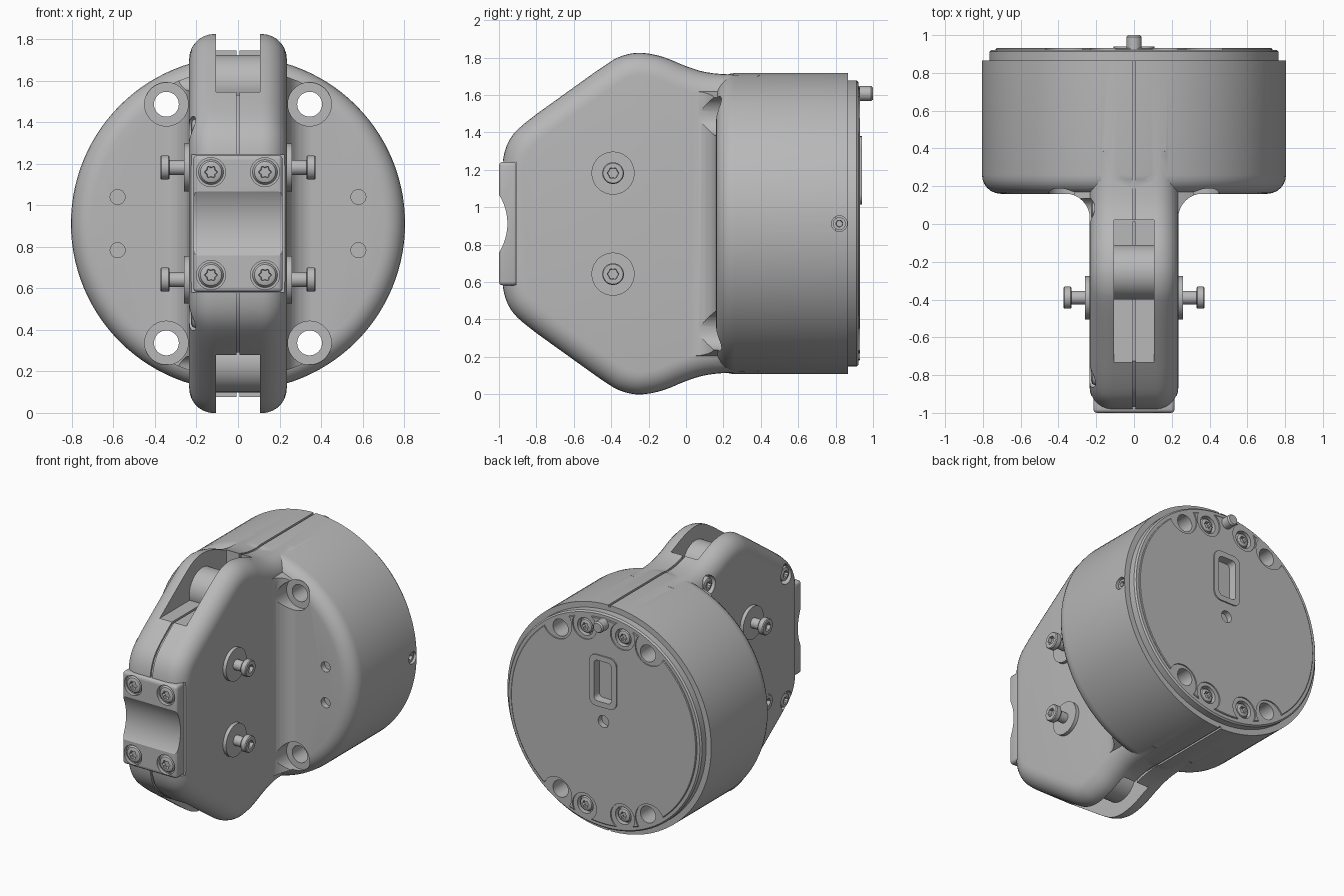
import bpy
import bmesh
from math import cos, sin, pi, sqrt, radians

cube = bpy.data.objects.get("Cube")
if cube:
    bpy.data.objects.remove(cube)

CZ = 0.912          # height of the drum axis
SIDES = (-1, 1)
CORNERS = [(sx, sz) for sx in SIDES for sz in SIDES]

grey = bpy.data.materials.new("machined_grey")
grey.use_nodes = True
COLOUR = (0.48, 0.48, 0.48, 1)
grey.diffuse_color = COLOUR
grey.node_tree.nodes["Principled BSDF"].inputs["Base Color"].default_value = COLOUR
parts = []


def loft(name, rings, keep=True):
    """Solid skinned through equal rings of points, capped at both ends."""
    bm = bmesh.new()
    loops = [[bm.verts.new(p) for p in ring] for ring in rings]
    n = len(loops[0])
    for a, b in zip(loops, loops[1:]):
        for i in range(n):
            j = (i + 1) % n
            bm.faces.new((a[i], a[j], b[j], b[i]))
    bm.faces.new(loops[0])
    bm.faces.new(loops[-1])
    bmesh.ops.recalc_face_normals(bm, faces=bm.faces)
    mesh = bpy.data.meshes.new(name)
    bm.to_mesh(mesh)
    bm.free()
    mesh.materials.append(grey)
    ob = bpy.data.objects.new(name, mesh)
    bpy.context.collection.objects.link(ob)
    if keep:
        parts.append(ob)
    return ob


def turned(name, axis, a, h, profile, n=32, keep=True):
    """Turned solid; profile rows are (radius, position along axis, star depth)."""
    rings = []
    for r, t, *star in profile:
        ring = []
        for i in range(n):
            w = 2 * pi * i / n
            q = r * (1 + (star[0] * cos(6 * w) if star else 0))
            u, v = a + q * cos(w), CZ + h + q * sin(w)
            ring.append((u, t, v) if axis == "Y" else (t, u, v))
        rings.append(ring)
    return loft(name, rings, keep)


def rod(name, axis, a, h, r, t0, t1, n=32, keep=True):
    return turned(name, axis, a, h, [(r, t0), (r, t1)], n, keep)


def prism(name, outline, half, keep=True):
    return loft(name, [[(x, y, CZ + h) for y, h in outline] for x in (-half, half)], keep)


def block(name, half, y0, y1, h0, h1, keep=True):
    return prism(name, [(y0, h0), (y1, h0), (y1, h1), (y0, h1)], half, keep)


def apply(ob, mod):
    bpy.context.view_layer.objects.active = ob
    bpy.ops.object.modifier_apply(modifier=mod.name)


def combine(targets, tool, how="DIFFERENCE"):
    for ob in targets:
        mod = ob.modifiers.new("combine", "BOOLEAN")
        mod.operation, mod.solver, mod.object = how, "EXACT", tool
        apply(ob, mod)
    bpy.data.objects.remove(tool)


def star_screw(name, axis, a, h, r, t, out):
    prof = [(r, -.04), (r, .012), (.85 * r, .026), (.58 * r, .032),
            (.45 * r, .032, .15), (.4 * r, .01, .15)]
    turned(name, axis, a, h, [(p[0], t + out * p[1], *p[2:]) for p in prof], 36)


def round_rect(w, d, r, y, h):
    pts = []
    for k, (sx, sz) in enumerate([(1, 1), (-1, 1), (-1, -1), (1, -1)]):
        for i in range(6):
            t = (k + i / 5) * pi / 2
            pts.append((sx * (w - r) + r * cos(t), y, CZ + h + sz * (d - r) + r * sin(t)))
    return pts


# Drum with rounded front edge
edge = [(.705 + .1 * sin(i * pi / 12), .26 - .1 * cos(i * pi / 12)) for i in range(7)]
body = turned("main_body", "Y", 0, 0, edge + [(.805, .865)], 112)

# Fin outline, smoothed by corner cutting
upper = [(.45, .795), (.3, .795), (.12, .803), (0, .84), (-.1, .885), (-.18, .907),
         (-.26, .916), (-.34, .9), (-.41, .865), (-.64, .70), (-.87, .535),
         (-.95, .45), (-.985, .33), (-.985, .15)]
outline = upper + [(y, -h) for y, h in reversed(upper)]
for _ in range(2):
    pairs = list(zip(outline, outline[1:] + outline[:1]))
    outline = [(p[0] + (q[0] - p[0]) * f, p[1] + (q[1] - p[1]) * f)
               for p, q in pairs for f in (.25, .75)]


def inset(pts, d):
    res = []
    for i, (y, h) in enumerate(pts):
        (py, ph), (qy, qh) = pts[i - 1], pts[(i + 1) % len(pts)]
        a, b = qy - py, qh - ph
        m = sqrt(a * a + b * b)
        res.append((y - d * b / m, h + d * a / m))
    return res


# Fin with rounded rims
RIM, HALF = .12, .235
rings = []
for s in SIDES:
    for k in range(8):
        w = (7 - k if s < 0 else k) / 7 * pi / 2
        x = s * (HALF - RIM + RIM * sin(w))
        rings.append([(x, y, CZ + h) for y, h in inset(outline, RIM * (1 - cos(w)))])
combine([body], loft("fin", rings, False), "UNION")

# Hollow fillets where the fin meets the drum
for s in SIDES:
    arc = [(.365 - .131 * cos(i * pi / 16), .03 + .131 * sin(i * pi / 16)) for i in range(9)]
    section = arc + [(.365, .25), (.15, .25), (.15, .03)]
    web = loft("web", [[(s * x, y, CZ + h) for x, y in section] for h in (-.9, .9)], False)
    combine([web], rod("trim", "Y", 0, 0, .745, -.2, .5, 96, False), "INTERSECT")
    combine([body], web, "UNION")

# Rear cap and raised rear panel
cap = turned("rear_cap", "Y", 0, 0, [(.765, .8), (.765, .912), (.755, .922)], 112)
panel = turned("rear_panel", "Y", 0, 0, [(.732, .9), (.732, .927), (.727, .931)], 112)

# Roller slots, rollers and centre seams at top and bottom
for s in SIDES:
    combine([body], block("slot", .105, -.9, .02, s * .633, s * 1.1, False))
    combine([body], block("seam", .008, 0, .9, s * .792, s * .95, False))
    combine([body], block("seam", .008, -.8, .01, s * .62, s * .7, False))
    front = [(-.97, .3), (-.965, .36), (-.935, .44), (-.86, .525), (-.7, .638),
             (-.7, .75), (-1.1, .75), (-1.1, .3)]
    combine([body], prism("seam", [(y, s * h) for y, h in front], .008, False))
    rod("roller_" + ("top" if s > 0 else "bottom"), "X", -.255, s * .668, .145, -.12, .12, 48)

# Mounting holes through the drum, with front counterbores and panel scallops
for sx, sz in CORNERS:
    x, h = sx * .345, sz * .575
    combine([body], rod("bore", "Y", x, h, .105, -.3, .205, 40, False))
    combine([body, cap, panel], rod("hole", "Y", x, h, .06, -.1, 1.1, 32, False))
    combine([panel], rod("scallop", "Y", x * 1.06, h * 1.06, .115, .85, 1, 40, False))
    combine([panel], rod("scallop", "Y", sx * .15, sz * .645, .095, .85, 1, 40, False))
    combine([cap], rod("recess", "Y", sx * .15, sz * .635, .062, .885, 1, 32, False))
    star_screw("rear_screw", "Y", sx * .15, sz * .635, .052, .888, 1)
    # Small blind holes in the drum face
    combine([body], rod("blind", "Y", sx * .58, sz * .128, .036, 0, .2, 24, False))

# Rear port, sensor hole and locating pin
PORT = .285
port_cut = loft("port_cut", [round_rect(.1, .175, .05, y, PORT) for y in (.85, 1)], False)
combine([panel, cap], port_cut)
loft("port_frame", [round_rect(.108, .183, .055, .87, PORT), round_rect(.108, .183, .055, .94, PORT),
                    round_rect(.07, .145, .03, .94, PORT), round_rect(.065, .14, .03, .885, PORT)])
combine([panel, cap], rod("sensor", "Y", 0, 0, .042, .89, 1, 24, False))
turned("locating_pin", "Y", 0, .695, [(.04, .88), (.04, .99), (.032, 1)])

# Set screw in the drum side
combine([body], rod("side_hole", "X", .82, 0, .042, .75, .9, 24, False))
turned("set_screw", "X", .82, 0, [(.034, .7), (.034, .79), (.018, .79), (.016, .765)], 24)

# Recessed screws on one side of the fin
for y, h in ((-.8, .45), (.07, .705)):
    for s in SIDES:
        combine([body], rod("recess", "X", y, s * h, .066, -.3, -.19, 32, False))
        star_screw("fin_screw", "X", y, s * h, .054, -.195, -1)

# Washers and shouldered side bolts
for sx, sz in CORNERS:
    rod("washer", "X", -.39, sz * .27, .115, sx * .2, sx * .26, 48)
    prof = [(.036, .2), (.036, .33), (.053, .33), (.058, .336), (.058, .368),
            (.053, .374), (.028, .374, .08), (.026, .35, .08)]
    turned("side_bolt", "X", -.39, sz * .27, [(p[0], sx * p[1], *p[2:]) for p in prof], 36)

# Front clamp plate with a hollow across it
combine([body], block("pocket", .3, -1.1, -.91, -.332, .332, False))
plate = block("clamp_plate", .215, -1, -.9, -.33, .33)
mod = plate.modifiers.new("soft_edges", "BEVEL")
mod.width, mod.segments = .02, 3
apply(plate, mod)
combine([plate], rod("hollow", "X", -1.245, 0, .29, -.4, .4, 96, False))
for sx, sz in CORNERS:
    combine([plate], rod("recess", "Y", sx * .13, sz * .248, .07, -1.1, -.975, 32, False))
    star_screw("clamp_screw", "Y", sx * .13, sz * .248, .06, -.966, -1)

# Smooth curved faces, keep hard edges
bpy.ops.object.select_all(action="DESELECT")
for ob in parts:
    ob.select_set(True)
bpy.context.view_layer.objects.active = body
bpy.ops.object.shade_smooth_by_angle(angle=radians(30))
